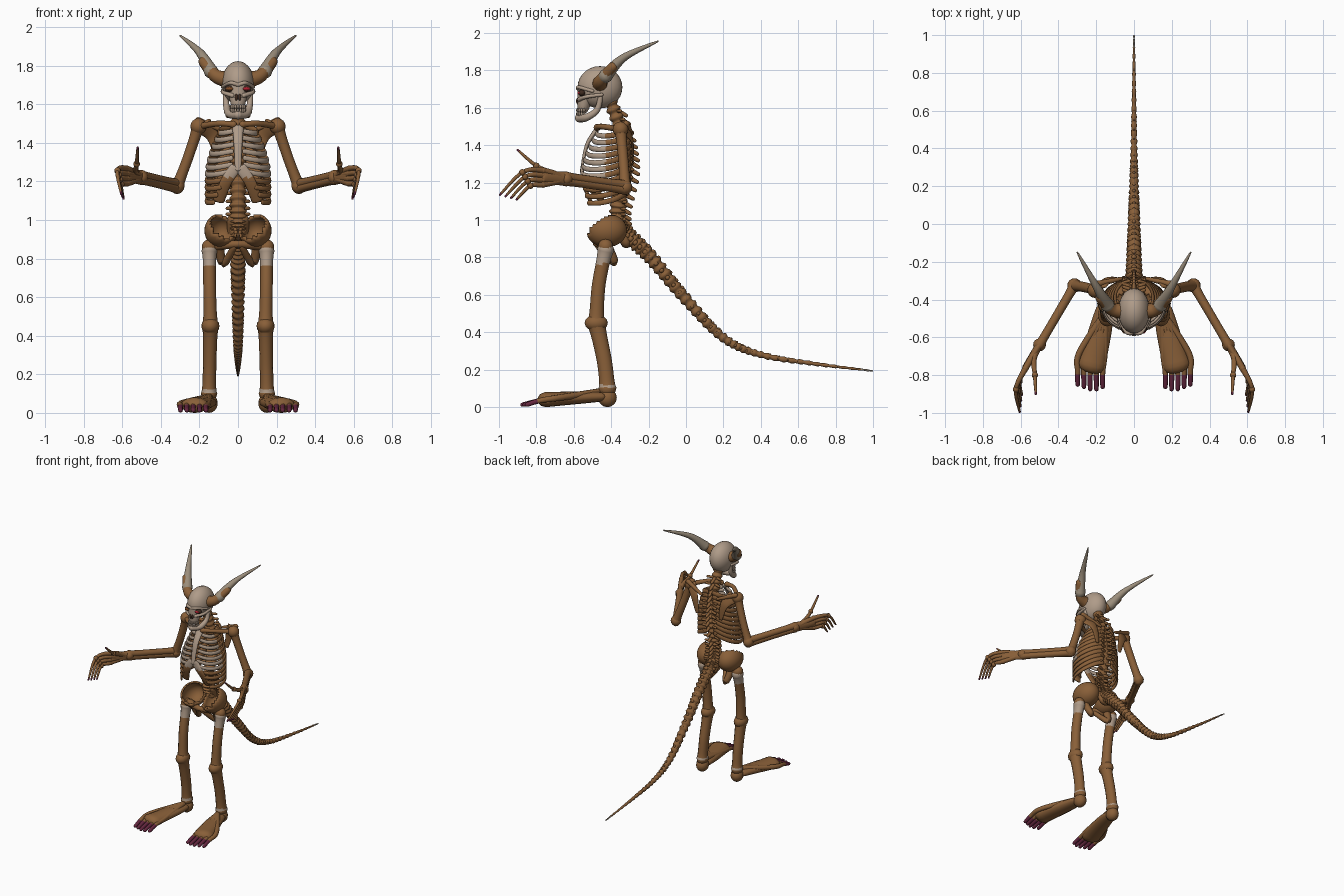
import bpy, bmesh, math
from mathutils import Vector, Matrix, geometry

cube = bpy.data.objects.get("Cube")
if cube:
    bpy.data.objects.remove(cube)

COLOURS = {
    "brown_bone": (.25, .115, .04), "pale_bone": (.43, .33, .25), "horn_grey": (.33, .27, .2),
    "claw_maroon": (.13, .02, .05), "socket_dark": (.05, .025, .015),
    "eye_red": (.42, .015, .03), "eye_amber": (.22, .075, .02),
}
BROWN, PALE, HORN, CLAW, DARK, RED, AMBER = range(len(COLOURS))
MATERIALS = []
for label, rgb in COLOURS.items():
    material = bpy.data.materials.new(label)
    material.use_nodes = True
    material.diffuse_color = (*rgb, 1)
    material.node_tree.nodes["Principled BSDF"].inputs["Base Color"].default_value = (*rgb, 1)
    MATERIALS.append(material)
X, Y, Z = Vector((1, 0, 0)), Vector((0, 1, 0)), Vector((0, 0, 1))

def build(name, bm, mirror=False, thickness=0):
    """Turn a bmesh into a smooth object, optionally mirrored across x."""
    bmesh.ops.recalc_face_normals(bm, faces=bm.faces)
    for face in bm.faces:
        face.smooth = True
    mesh = bpy.data.meshes.new(name)
    bm.to_mesh(mesh)
    bm.free()
    obj = bpy.data.objects.new(name, mesh)
    bpy.context.collection.objects.link(obj)
    for material in MATERIALS:
        mesh.materials.append(material)
    if thickness:
        obj.modifiers.new("Thickness", "SOLIDIFY").thickness = thickness
    if mirror:
        obj.modifiers.new("Mirror", "MIRROR").use_mirror_merge = False

def spline(points, steps):
    """Smooth path passing through every point."""
    points = [Vector(p) for p in points]
    padded = [points[0], *points, points[-1]]
    path = []
    for before, a, b, after in zip(padded, padded[1:], padded[2:], padded[3:]):
        path += geometry.interpolate_bezier(a, a + (b - before) / 6, b - (after - a) / 6, b, steps + 1)[:-1]
    return path + [points[-1]]

def sweep(bm, points, ref, start, end, flat=1, flare=0, paint=BROWN, steps=6, sides=12, bumps=0):
    """Round-ended tapering bone; flat scales it along ref, flare swells both ends."""
    path = spline(points, steps)
    last = len(path) - 1
    rings = []
    for i, centre in enumerate(path):
        s = i / last
        tangent = (path[min(i + 1, last)] - path[max(i - 1, 0)]).normalized()
        radius = (start + (end - start) * s) * (1 + flare * (2 * s - 1) ** 4)
        if bumps:
            radius *= 1 + math.cos(math.tau * bumps * s) / 6
        rings.append((centre, tangent, radius, s))

    def cap(ring, sign):
        centre, tangent, radius, s = ring
        reach = sign * radius * min(flat, 1)
        return [(centre + tangent * reach * math.sin(a), tangent, radius * math.cos(a), s) for a in (.6, 1.1, 1.5)]
    loops = []
    rings = cap(rings[0], -1)[::-1] + rings + cap(rings[-1], 1)
    for centre, tangent, radius, s in rings:
        side = tangent.cross(ref).normalized()
        up = side.cross(tangent) * flat
        angles = [math.tau * k / sides for k in range(sides)]
        loops.append([bm.verts.new(centre + radius * (side * math.cos(a) + up * math.sin(a))) for a in angles])
    faces = [(bm.faces.new(loops[0]), 0), (bm.faces.new(loops[-1]), 1)]
    for a, b, ring in zip(loops, loops[1:], rings):
        faces += [(bm.faces.new((a[k], a[k - 1], b[k - 1], b[k])), ring[-1]) for k in range(sides)]
    for face, s in faces:
        face.material_index = paint(s, face.calc_center_median()) if callable(paint) else paint

def ball(bm, centre, radii, paint=BROWN, detail=16):
    """Ellipsoid, or a sphere when radii is one number."""
    if not isinstance(radii, tuple):
        radii = (radii, radii, radii)
    place = Matrix.Translation(centre) @ Matrix.Diagonal((*radii, 1))
    made = bmesh.ops.create_uvsphere(bm, u_segments=detail, v_segments=detail // 2, radius=1, matrix=place)
    for face in {f for v in made["verts"] for f in v.link_faces}:
        face.material_index = paint

def claw_after(limit):
    return lambda s, c: CLAW if s > limit else BROWN

def rib_paint(s, c):
    return PALE if c.y < -.43 and c.z > 1.22 else BROWN

def leg_paint(s, c):
    return PALE if c.z > .765 or .105 < c.z < .12 else BROWN

# Skull: cranium, upper jaw, two rows of teeth
bm = bmesh.new()
ball(bm, (0, -.46, 1.71), (.084, .12, .113), PALE, 28)
sweep(bm, [(0, -.53, 1.7), (0, -.54, 1.65), (0, -.55, 1.6)], Y, .06, .037, .85, paint=PALE, sides=20)
for z in (1.587, 1.567):
    for k in range(-4, 5):
        a = math.pi * k / 8
        ball(bm, (.036 * math.sin(a), -.545 - .036 * math.cos(a), z), (.007, .007, .012), PALE, 8)
build("skull", bm)
# Face bones: brow, cheek, lower jaw
bm = bmesh.new()
sweep(bm, [(0, -.575, 1.7), (.04, -.573, 1.71), (.08, -.5, 1.69)], Z, .011, .009, paint=PALE)
sweep(bm, [(.03, -.57, 1.645), (.075, -.53, 1.66), (.08, -.45, 1.67)], Z, .012, .009, paint=PALE)
jaw = [(.066, -.455, 1.67), (.06, -.475, 1.59), (.045, -.53, 1.55), (0, -.57, 1.545)]
sweep(bm, jaw, X + Z, .013, .024, paint=PALE)
build("face_bones", bm, True)
# Eye sockets, nose opening and eyes
bm = bmesh.new()
for side, eye in ((1, RED), (-1, AMBER)):
    ball(bm, (side * .042, -.556, 1.68), (.028, .02, .018), DARK)
    ball(bm, (side * .043, -.568, 1.68), (.02, .013, .009), eye)
    ball(bm, (side * .008, -.578, 1.636), (.009, .01, .018), DARK)
build("eyes_and_nose", bm)
# Horns with knobbly brown roots
bm = bmesh.new()
sweep(bm, [(.07, -.46, 1.73), (.12, -.45, 1.75), (.18, -.39, 1.82)], Y, .042, .026)
sweep(bm, [(.14, -.43, 1.77), (.2, -.33, 1.87), (.3, -.15, 1.956)], X, .038, .004, paint=HORN, steps=12)
build("horns", bm, True)
# Spine from neck to sacrum, with processes on every vertebra
SPINE = [(0, -.41, 1.65), (0, -.34, 1.45), (0, -.32, 1.27), (0, -.365, 1.06), (0, -.35, .95)]
bm = bmesh.new()
sweep(bm, SPINE, Y, .033, .042, steps=36, bumps=22)
for joint in spline(SPINE, 5)[2:]:
    sweep(bm, [joint + .02 * Y, joint + .065 * Y - .025 * Z], Z, .014, .01, sides=8)
    for side in (X, -X):
        sweep(bm, [joint + .015 * Y, joint + .055 * side + .035 * Y], Z, .011, .009, sides=8)
build("spine", bm)
# Rib cage: each rib sweeps from the spine round to the front and droops
bm = bmesh.new()
RIBS = 11
for i in range(RIBS):
    t = i / (RIBS - 1)
    grow = math.sin(min(1, t * 1.5) * math.pi / 2)
    width, depth = .1 + .065 * grow, .09 + .04 * grow
    drop = .05 + .05 * t
    finish = 172 if t < .65 else 215 - 80 * t
    angles = [math.radians(10 + (finish - 10) * k / 8) for k in range(9)]
    points = [(width * math.sin(a) ** .8, depth * (math.cos(a) - 1) - .3,
               1.5 - .31 * t - drop * math.sin(.75 * a)) for a in angles]
    sweep(bm, points, Z, .009, .007, 1.9, paint=rib_paint, steps=4, sides=10)
# Costal margin under the breastbone
sweep(bm, [(.015, -.555, 1.27), (.06, -.55, 1.2), (.1, -.51, 1.1)], X, .01, .01, 3, paint=rib_paint)
sweep(bm, [(.1, -.52, 1.2), (.13, -.48, 1.15), (.12, -.45, 1.1)], Y - X, .035, .025, .25)
build("ribs", bm, True)
bm = bmesh.new()
sweep(bm, [(0, -.48, 1.48), (0, -.53, 1.4), (0, -.56, 1.26)], Y, .03, .016, .45, paint=PALE)
build("breastbone", bm)
# Named joints of the limbs
SHOULDER, ELBOW, WRIST = Vector((.205, -.35, 1.485)), Vector((.315, -.325, 1.175)), Vector((.5, -.64, 1.22))
HIP, KNEE, ANKLE = Vector((.148, -.43, .84)), Vector((.143, -.48, .45)), Vector((.15, -.42, .1))
# Collar bones and shoulder blades
bm = bmesh.new()
sweep(bm, [(.025, -.475, 1.495), (.1, -.45, 1.5), SHOULDER], Z, .014, .016, flare=.4)
sweep(bm, [(.18, -.33, 1.49), (.13, -.29, 1.43), (.1, -.285, 1.31)], Y, .05, .015, .25)
sweep(bm, [(.07, -.29, 1.46), SHOULDER + .03 * (Y + Z)], Z, .01, .018)
build("shoulders", bm, True)
# Arms: upper bone and a pair of forearm bones
bm = bmesh.new()
sweep(bm, [SHOULDER, (.26, -.335, 1.32), ELBOW], Y, .027, .027, flare=.35)
for lift in (.012 * Z, -.012 * Z):
    sweep(bm, [ELBOW + lift, WRIST + lift], Z, .024, .022, flare=.25, steps=12)
for joint, radius in ((SHOULDER, .042), (ELBOW, .038), (WRIST, .034)):
    ball(bm, joint, radius)
build("arms", bm, True)
# Hands: flat palm, four hooked fingers and a raised thumb
bm = bmesh.new()
sweep(bm, [WRIST, (.575, -.76, 1.23)], Z, .022, .017, 1.8)
fingers = [[(.53, -.71, 1.25), (.525, -.8, 1.29), (.52, -.9, 1.375)]]
for k in range(4):
    length = 1 - .13 * k
    base = Vector((.575, -.765, 1.265 - .025 * k))
    fingers.append([base, base + length * Vector((.05, -.11, -.01)), base + length * Vector((.03, -.23, -.13))])
for joints in fingers:
    sweep(bm, [WRIST, *joints], Z, .021, .006, paint=claw_after(.92), steps=8, sides=10)
    for joint in joints[:2]:
        ball(bm, joint, .018, detail=10)
build("hands", bm, True)
# Pelvis: scooped hip wings, lower loops, sacrum
bm = bmesh.new()
ball(bm, (.088, -.425, .945), (.086, .11, .09), detail=32)
bm.normal_update()
opening = Vector((-.35, -.7, .6))
bmesh.ops.delete(bm, geom=[f for f in bm.faces if f.normal.dot(opening) > .3], context="FACES")
build("hip_wings", bm, True, .014)
bm = bmesh.new()
sweep(bm, [(.12, -.43, .87), (0, -.48, .875)], Z, .03, .018)
sweep(bm, [(.1, -.42, .86), (.075, -.385, .775), (.02, -.47, .86)], X, .027, .016)
ball(bm, HIP + .02 * Z, .04)
build("hip_loops", bm, True)
bm = bmesh.new()
sweep(bm, [(0, -.36, 1), (0, -.32, .88)], Y, .06, .05, .6)
build("sacrum", bm)
# Legs
bm = bmesh.new()
sweep(bm, [HIP, (.147, -.467, .65), KNEE], Y, .032, .034, 1.1, .3, leg_paint, 12)
ball(bm, KNEE, (.047, .062, .045))
sweep(bm, [KNEE, (.147, -.437, .25), ANKLE], Y, .036, .034, 1.15, .25, leg_paint, 12)
build("legs", bm, True)
# Feet: heel, long flat sole, ridged toes and claws
bm = bmesh.new()
ball(bm, ANKLE - .05 * Z, (.045, .05, .05))
sweep(bm, [(.155, -.45, .055), (.175, -.55, .052), (.225, -.75, .04)], Z, .045, .074, .55)
for k in range(5):
    x = .166 + .033 * k
    tip = -.88 + .012 * abs(k - 1.5)
    toe = [ANKLE - .05 * Y - .02 * Z, (x - .01, -.68, .05), (x, -.78, .035), (x, tip, .013)]
    sweep(bm, toe, Z, .02, .012, paint=claw_after(.7), sides=10)
build("feet", bm, True)
# Tail of tapering vertebrae with knobs above and beside each one
TAIL = [(0, -.33, .93), (0, -.19, .8), (0, 0, .575), (0, .2, .37), (0, .4, .28), (0, .7, .23), (0, .995, .194)]
bm = bmesh.new()
sweep(bm, TAIL, X, .042, .004, paint=lambda s, c: HORN if s > .95 else BROWN, steps=36, bumps=42)
knobs = spline(TAIL, 6)
for i, joint in enumerate(knobs[1:-4]):
    r = .042 * (1 - i / len(knobs))
    for way in (X, -X, Z + Y / 2):
        ball(bm, joint + .8 * r * way, .4 * r, detail=8)
build("tail", bm)
